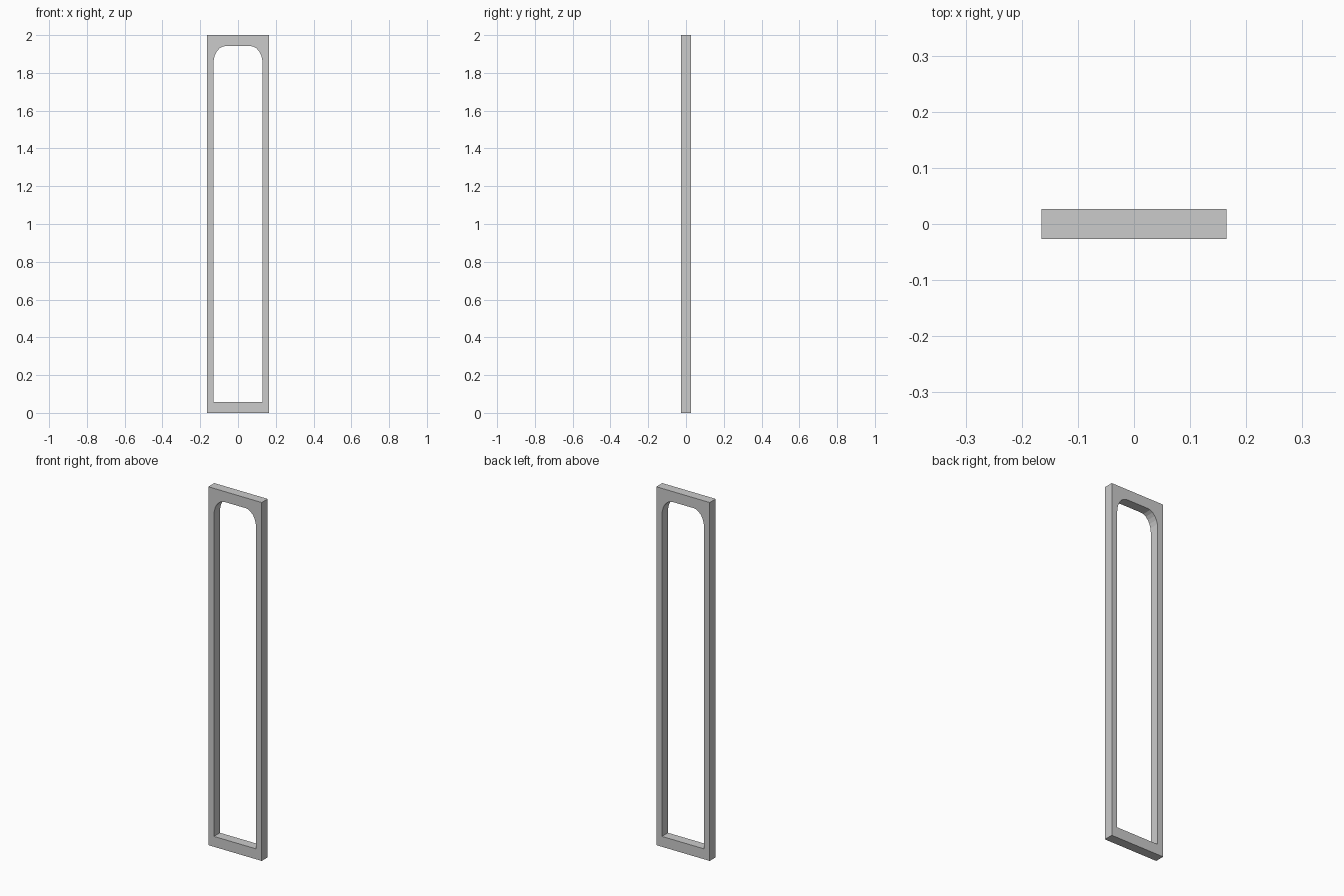
import bpy, bmesh, math

if "Cube" in bpy.data.objects:
    bpy.data.objects.remove(bpy.data.objects["Cube"])

HALF_W, HEIGHT, DEPTH = 0.165, 2.0, 0.053
OPEN_W, OPEN_LOW, OPEN_TOP = 0.13, 0.058, 1.942
CORNER_W, CORNER_H, SEGMENTS = 0.065, 0.09, 6

# Outer rectangle and opening with rounded upper corners
outer = [(-HALF_W, 0), (HALF_W, 0), (HALF_W, HEIGHT), (-HALF_W, HEIGHT)]
arc = []
for i in range(SEGMENTS + 1):
    a = math.pi / 2 * i / SEGMENTS
    arc.append((OPEN_W - CORNER_W + CORNER_W * math.cos(a),
                OPEN_TOP - CORNER_H + CORNER_H * math.sin(a)))
right = [(OPEN_W, OPEN_LOW)] + arc
inner = right + [(-x, z) for x, z in reversed(right)]

bm = bmesh.new()


def add_loop(points):
    verts = [bm.verts.new((x, -DEPTH / 2, z)) for x, z in points]
    return [bm.edges.new((v, verts[(i + 1) % len(verts)])) for i, v in enumerate(verts)]


# Fill between the loops and extrude to the back
edges = add_loop(outer) + add_loop(inner)
bmesh.ops.triangle_fill(bm, edges=edges, use_beauty=True, use_dissolve=False, normal=(0, -1, 0))
res = bmesh.ops.extrude_face_region(bm, geom=bm.faces[:], use_keep_orig=True)
back = [g for g in res["geom"] if isinstance(g, bmesh.types.BMVert)]
bmesh.ops.translate(bm, verts=back, vec=(0, DEPTH, 0))
bmesh.ops.recalc_face_normals(bm, faces=bm.faces[:])

mesh = bpy.data.meshes.new("window_frame")
bm.to_mesh(mesh)
bm.free()
frame = bpy.data.objects.new("window_frame", mesh)
bpy.context.collection.objects.link(frame)
